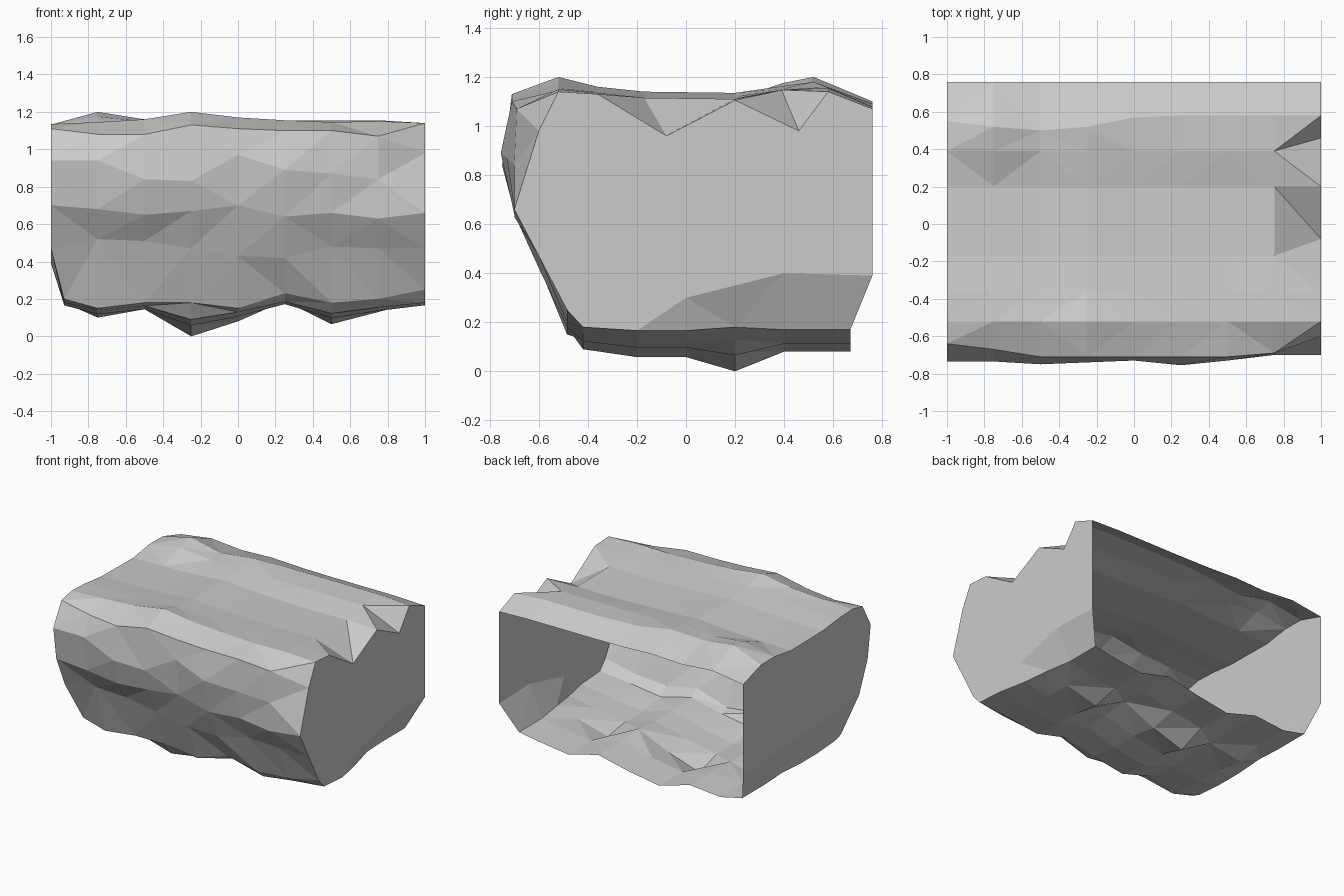
import bpy, bmesh

if "Cube" in bpy.data.objects:
    bpy.data.objects.remove(bpy.data.objects["Cube"])

# Stations along the length, and the waves that run along it
X = [-1, -0.75, -0.5, -0.25, 0, 0.25, 0.5, 0.75, 1]
BACK_CREST = [-0.03, 0.04, 0.0, 0.02, 0.0, -0.005, -0.005, -0.005, -0.02]
FRONT_CREST = [-0.025, -0.015, 0.0, 0.04, 0.01, -0.005, -0.015, -0.01, -0.02]
BELLY = [0.06, -0.02, 0.025, -0.12, -0.04, 0.07, -0.055, 0.01, 0.06]


def wave(y, z, weight, shape):
    return [(y, z + weight * s) for s in shape]


rows = []
# Top: two ridges with a shallow valley, from the open back to the front
for y, z, w, crest in [(0.76, 1.08, 0.5, BACK_CREST), (0.55, 1.16, 1, BACK_CREST),
                       (0.39, 1.15, 0.6, BACK_CREST), (0.2, 1.115, 0.5, FRONT_CREST),
                       (-0.17, 1.12, 0.5, FRONT_CREST), (-0.36, 1.14, 0.5, FRONT_CREST),
                       (-0.52, 1.16, 1, FRONT_CREST)]:
    rows.append(wave(y, z, w, crest))
back_y = [0.55, 0.52, 0.5, 0.52, 0.57, 0.58, 0.58, 0.58, 0.58]
rows[1] = [(y, z) for y, (_, z) in zip(back_y, rows[1])]

# Front: craggy rim, bulge and undercut
rim_y = [-0.64, -0.67, -0.71, -0.71, -0.71, -0.71, -0.71, -0.69, -0.60]
rim_z = [1.11, 1.08, 1.08, 1.13, 1.11, 1.10, 1.10, 1.07, 0.98]
bulge_y = [-0.735, -0.735, -0.75, -0.74, -0.73, -0.755, -0.73, -0.70, -0.65]
bulge_z = [0.94, 0.94, 0.84, 0.83, 0.97, 0.89, 0.87, 0.84, 0.82]
brow_z = [0.70, 0.68, 0.65, 0.67, 0.70, 0.64, 0.66, 0.63, 0.66]
under_z = [0.47, 0.52, 0.51, 0.47, 0.43, 0.42, 0.48, 0.47, 0.47]
foot_z = [0.20, 0.15, 0.18, 0.18, 0.15, 0.23, 0.18, 0.20, 0.25]
rows.append(list(zip(rim_y, rim_z)))
rows.append(list(zip(bulge_y, bulge_z)))
rows.append([(-0.70, z) for z in brow_z])
rows.append([(-0.60, z) for z in under_z])
first_low = len(rows)
rows.append([(-0.485, z) for z in foot_z])

# Underside
for y, z, w in [(-0.42, 0.15, 0.5), (-0.2, 0.13, 0.6), (0.0, 0.13, 0.6),
                (0.2, 0.12, 1), (0.4, 0.14, 0.5), (0.67, 0.14, 0.5)]:
    rows.append(wave(y, z, w, BELLY))

# Two chips broken out of the right-hand top edge
rows[4][-1] = (-0.08, 0.96)
rows[2][-1] = (0.46, 0.98)

# Skin the rows; the back stays open
bm = bmesh.new()
grid = []
for r, row in enumerate(rows):
    line = []
    for x, (y, z) in zip(X, row):
        if r >= first_low:  # lower ends are bevelled inwards
            if x == -1:
                x = -0.93
            elif x == 1:
                x = 1 - 0.1 * min(max((y + 0.2) / 0.5, 0), 1)
        line.append(bm.verts.new((x, y, z)))
    grid.append(line)
for a, b in zip(grid, grid[1:]):
    for i in range(len(X) - 1):
        bm.faces.new((a[i], a[i + 1], b[i + 1], b[i]))

# End walls: flat upper part and a lower bevelled strip
for i, x in ((0, -1), (-1, 1)):
    heel = bm.verts.new((x, 0.76, 0.39))
    upper = [line[i] for line in grid[:first_low]] + [heel]
    lower = [heel, grid[first_low - 1][i]] + [line[i] for line in grid[first_low:]]
    if x > 0:  # bevel only starts part way along the right wall
        ledge = [bm.verts.new((1, y, z)) for y, z in ((0.4, 0.40), (0.0, 0.30))]
        front = grid[first_low][i]
        upper = upper[:-1] + [front] + ledge[::-1] + [heel]
        lower = [heel] + ledge + [line[i] for line in grid[first_low:]]
    for loop in (upper, lower):
        bm.faces.new(loop if i == 0 else loop[::-1])

bm.normal_update()
bmesh.ops.triangulate(bm, faces=bm.faces[:])
bmesh.ops.recalc_face_normals(bm, faces=bm.faces[:])
mesh = bpy.data.meshes.new("rock_block")
bm.to_mesh(mesh)
bm.free()
rock = bpy.data.objects.new("rock_block", mesh)
bpy.context.collection.objects.link(rock)
